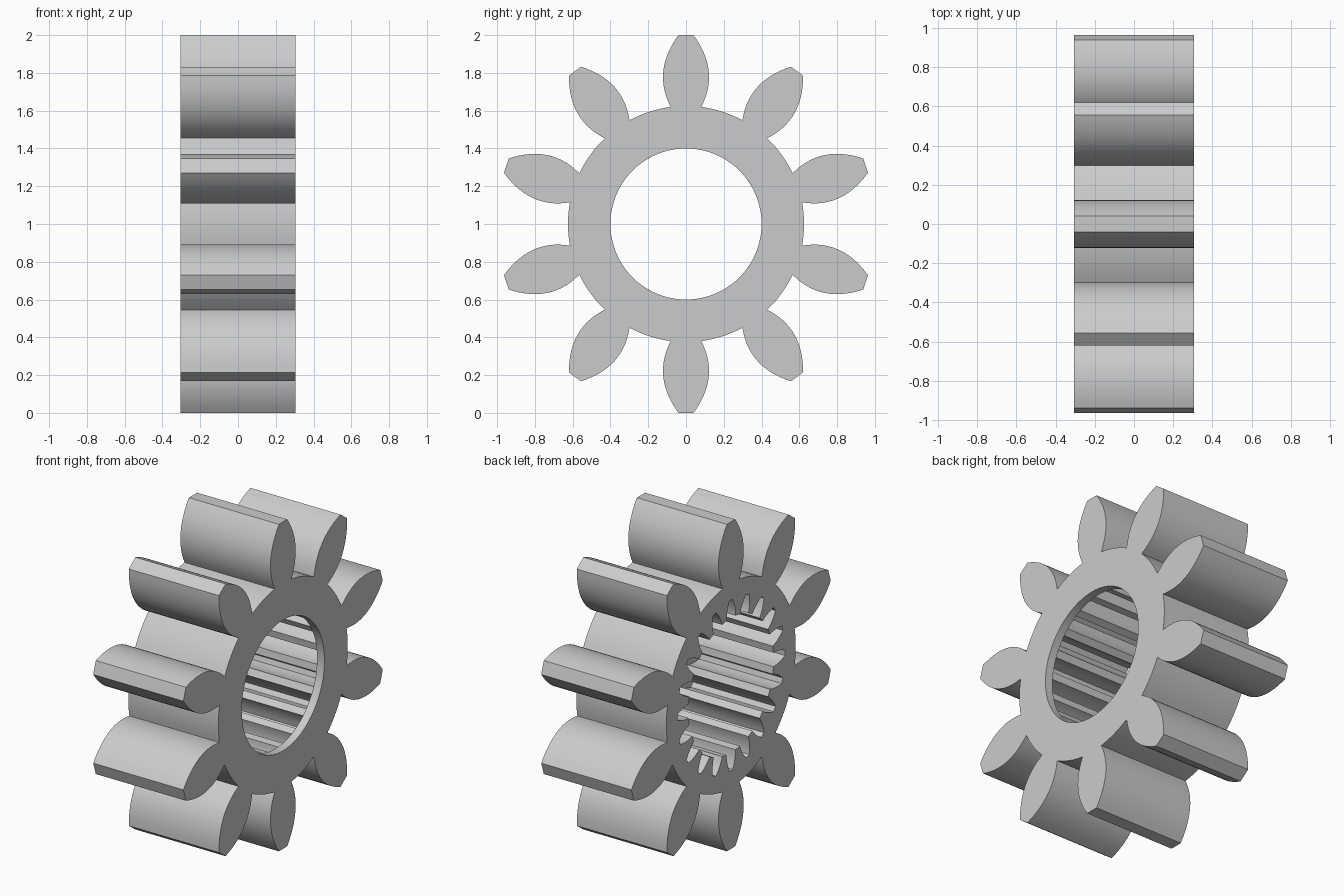
import bpy, bmesh, math

if "Cube" in bpy.data.objects:
    bpy.data.objects.remove(bpy.data.objects["Cube"])

X0, X1, LIP = -0.305, 0.305, 0.255   # open face, lip face, inner side of the lip


def gear_loop(teeth, root, widths, arc_steps, phase=0.0):
    """Closed (y, z) outline; widths lists (radius, half width) from root to tip."""
    pts = []
    pitch = 2 * math.pi / teeth
    a0 = math.atan2(widths[0][1], widths[0][0])
    for t in range(teeth):
        c = phase + t * pitch
        side = [(math.atan2(w, r), math.hypot(w, r)) for r, w in widths]
        prof = [(-a, r) for a, r in side] + [(a, r) for a, r in reversed(side)]
        # root arc to the next tooth
        for k in range(1, arc_steps):
            prof.append((a0 + (pitch - 2 * a0) * k / arc_steps, root))
        pts += [(r * math.sin(c + a), r * math.cos(c + a)) for a, r in prof]
    return pts


def leaf(r0, r1, steps, fn):
    return [(r0 + (r1 - r0) * k / steps, fn(r0 + (r1 - r0) * k / steps))
            for k in range(steps + 1)]


# leaf-shaped outer teeth, bullet-shaped inner grooves, round bore
outer = gear_loop(10, 0.625, leaf(
    0.62, 1.0, 14,
    lambda r: 0.081 + 0.256 * (r - 0.62) - 1.655 * (r - 0.62) * (r - 0.78)), 8)
spline = gear_loop(20, 0.412, leaf(
    0.41, 0.52, 6, lambda r: 0.043 - 0.027 * ((r - 0.41) / 0.11) ** 2), 3)
bore = [(0.4 * math.sin(a), 0.4 * math.cos(a))
        for a in (2 * math.pi * k / 80 for k in range(80))]

bm = bmesh.new()


def ring(pts, x):
    vs = [bm.verts.new((x, y, z + 1.0)) for y, z in pts]
    es = [bm.edges.new((vs[i], vs[(i + 1) % len(vs)])) for i in range(len(vs))]
    return vs, es


def wall(a, b):
    n = len(a)
    for i in range(n):
        j = (i + 1) % n
        bm.faces.new((a[i], a[j], b[j], b[i]))


def cap(e1, e2):
    bmesh.ops.triangle_fill(bm, edges=e1 + e2, use_beauty=True)


o0, eo0 = ring(outer, X0)
o1, eo1 = ring(outer, X1)
s0, es0 = ring(spline, X0)
s1, es1 = ring(spline, LIP)
b0, eb0 = ring(bore, LIP)
b1, eb1 = ring(bore, X1)
cap(eo0, es0)      # open face
cap(es1, eb0)      # inner side of the lip
cap(eo1, eb1)      # lip face
wall(o0, o1)       # outer teeth
wall(s0, s1)       # inner grooves
wall(b0, b1)       # bore
bmesh.ops.recalc_face_normals(bm, faces=bm.faces)

mesh = bpy.data.meshes.new("gear")
bm.to_mesh(mesh)
bm.free()
gear = bpy.data.objects.new("gear", mesh)
bpy.context.collection.objects.link(gear)

grey = bpy.data.materials.new("light_grey")
grey.diffuse_color = (0.6, 0.6, 0.6, 1)
grey.use_nodes = True
grey.node_tree.nodes["Principled BSDF"].inputs["Base Color"].default_value = grey.diffuse_color
mesh.materials.append(grey)

bpy.context.view_layer.objects.active = gear
gear.select_set(True)
bpy.ops.object.shade_smooth_by_angle(angle=math.radians(25))
